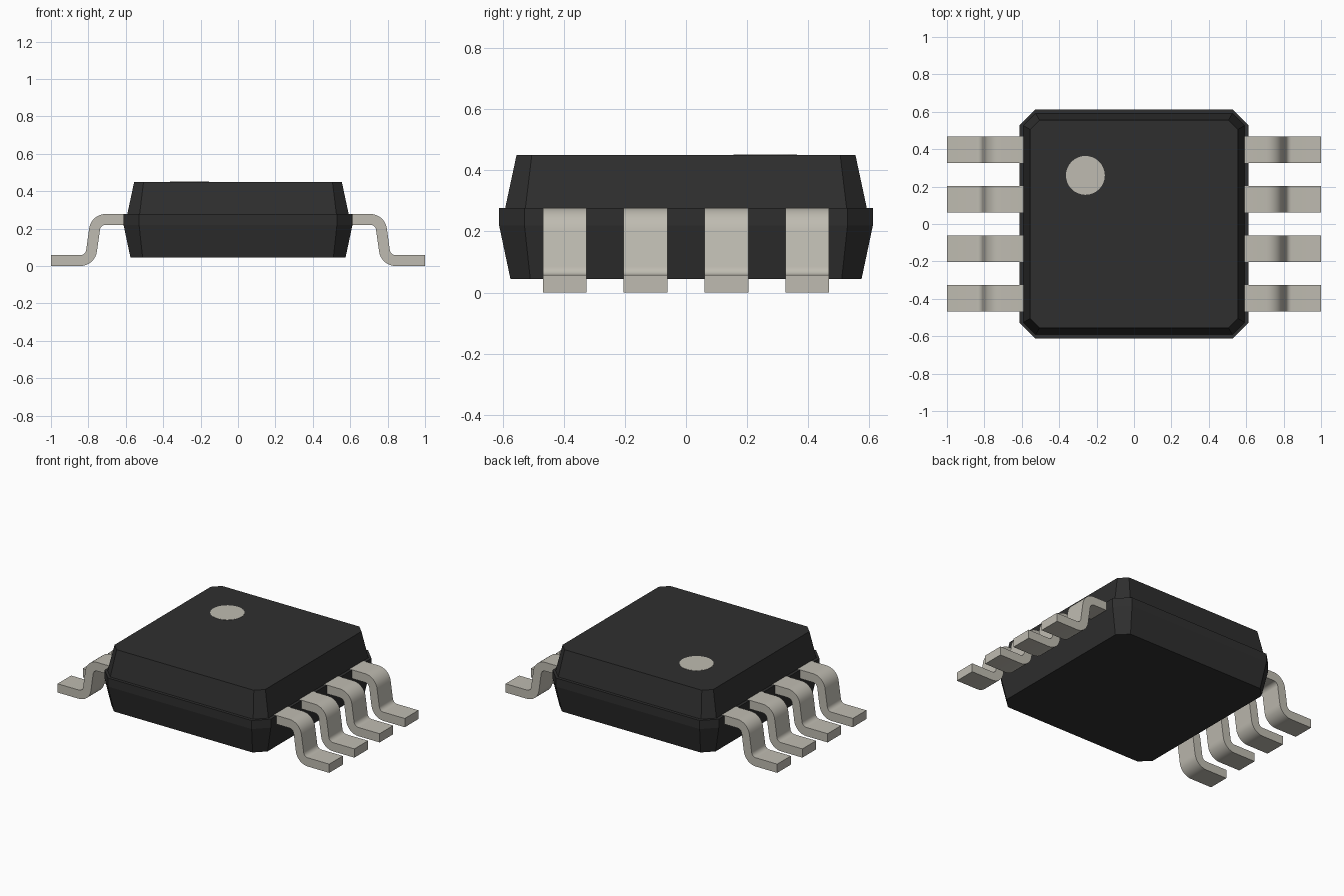
import bpy, bmesh, math
from mathutils import Vector

if "Cube" in bpy.data.objects:
    bpy.data.objects.remove(bpy.data.objects["Cube"])


def material(name, rgb):
    m = bpy.data.materials.new(name)
    m.use_nodes = True
    m.diffuse_color = (*rgb, 1)
    bsdf = m.node_tree.nodes["Principled BSDF"]
    bsdf.inputs["Base Color"].default_value = (*rgb, 1)
    bsdf.inputs["Roughness"].default_value = 0.6
    return m


black = material("black plastic", (0.028, 0.028, 0.028))
metal = material("tinned metal", (0.52, 0.50, 0.44))


def finish(bm, name, mat, smooth=False):
    bmesh.ops.recalc_face_normals(bm, faces=bm.faces)
    me = bpy.data.meshes.new(name)
    bm.to_mesh(me)
    bm.free()
    me.materials.append(mat)
    if smooth:
        me.shade_smooth()
        me.set_sharp_from_angle(angle=math.radians(30))
    ob = bpy.data.objects.new(name, me)
    bpy.context.collection.objects.link(ob)
    return ob


def skin(bm, rings):
    """Join closed rings of points into a capped solid."""
    loops = [[bm.verts.new(p) for p in ring] for ring in rings]
    n = len(loops[0])
    for a, b in zip(loops, loops[1:]):
        for i in range(n):
            j = (i + 1) % n
            bm.faces.new((a[i], a[j], b[j], b[i]))
    bm.faces.new(loops[0])
    bm.faces.new(loops[-1])


def octagon(half, cut, z):
    """Square ring with chamfered corners."""
    h, c = half, half - cut
    return [(h, -c, z), (h, c, z), (c, h, z), (-c, h, z),
            (-h, c, z), (-h, -c, z), (-c, -h, z), (c, -h, z)]


# Body: tapered base, upright band, small ledge, tapered lid
bm = bmesh.new()
skin(bm, [octagon(0.575, 0.065, 0.045), octagon(0.612, 0.083, 0.22),
          octagon(0.612, 0.083, 0.277), octagon(0.592, 0.066, 0.277),
          octagon(0.555, 0.05, 0.45)])
finish(bm, "body", black)

# Pin one marker on the lid
bm = bmesh.new()
bmesh.ops.create_cone(bm, cap_ends=True, segments=32, radius1=0.104,
                      radius2=0.104, depth=0.004)
marker = finish(bm, "pin_one_marker", metal)
marker.location = (-0.26, 0.26, 0.4495)

# Lead centre line: points (x, z) with a direction angle, two mirrored bends
THICK, WIDTH, R, STEPS = 0.058, 0.143, 0.06, 8
BEND = math.radians(82)
TOP, LOW, MID_X = 0.249, 0.029, 0.775
drop = TOP - LOW - 2 * R * (1 - math.cos(BEND))
reach = 2 * R * math.sin(BEND) + drop / math.tan(BEND)
x0, x1 = MID_X - reach / 2, MID_X + reach / 2

path = [(0.57, TOP, 0)]
for i in range(STEPS + 1):
    a = BEND * i / STEPS
    path.append((x0 + R * math.sin(a), TOP - R * (1 - math.cos(a)), a))
for i in range(STEPS, -1, -1):
    a = BEND * i / STEPS
    path.append((x1 - R * math.sin(a), LOW + R * (1 - math.cos(a)), a))
path.append((1.0, LOW, 0))


def lead_section(x, z, a):
    """Rectangular slice across the lead."""
    normal = Vector((math.sin(a), 0, math.cos(a))) * THICK / 2
    side = Vector((0, WIDTH / 2, 0))
    p = Vector((x, 0, z))
    return [p + normal + side, p + normal - side,
            p - normal - side, p - normal + side]


# Four leads per side
for side, sx in (("left", 1), ("right", -1)):
    for k in range(4):
        y = (k - 1.5) * 0.265
        bm = bmesh.new()
        skin(bm, [[(sx * v.x, v.y, v.z) for v in lead_section(*p)] for p in path])
        lead = finish(bm, f"{side}_lead_{k + 1}", metal, smooth=True)
        lead.location.y = y
